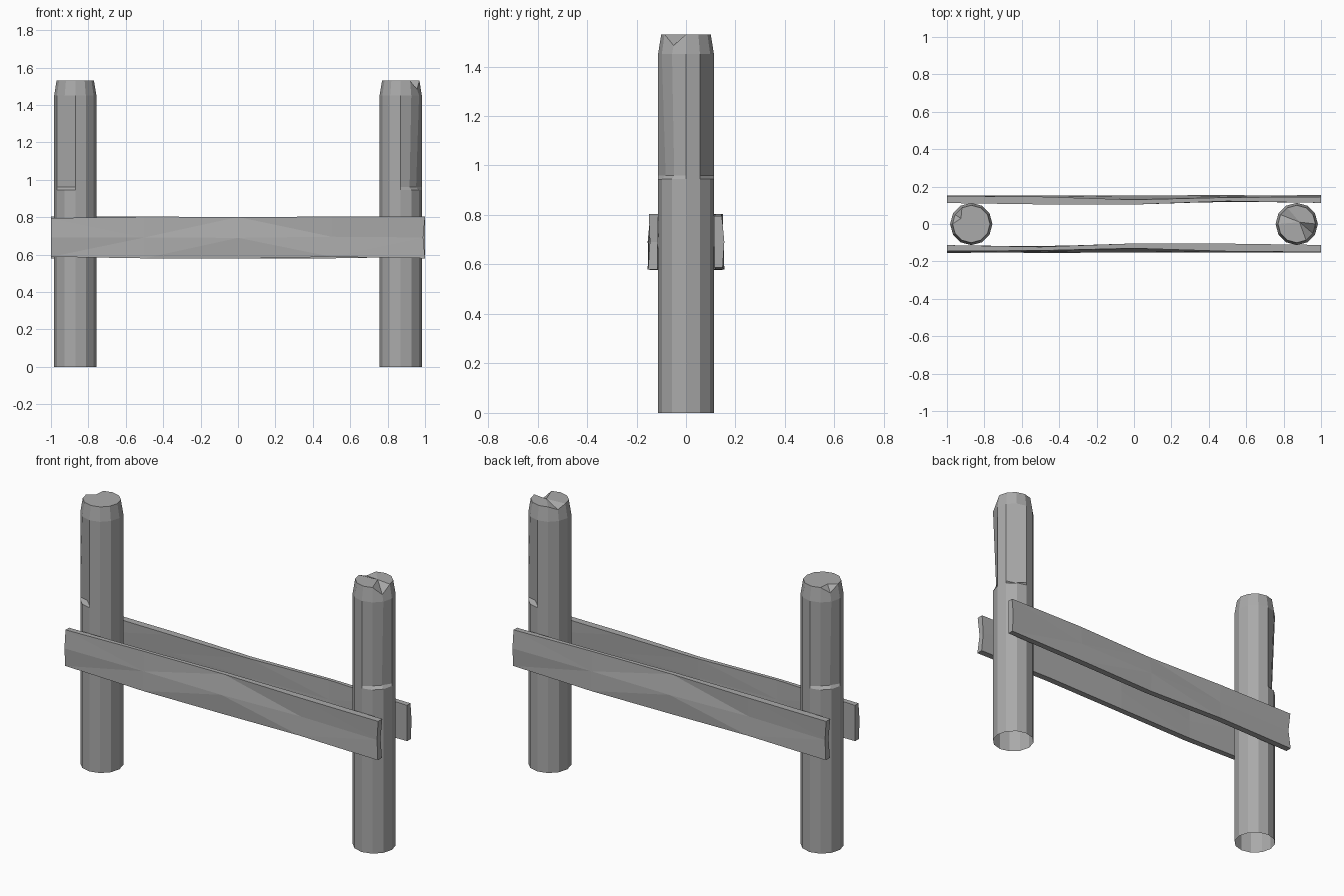
import bpy, bmesh
from math import sin, cos, radians, pi
from mathutils import Matrix

cube = bpy.data.objects.get("Cube")
if cube:
    bpy.data.objects.remove(cube, do_unlink=True)

GREY = (0.4, 0.4, 0.4, 1)
wood = bpy.data.materials.new("weathered_grey")
wood.use_nodes = True
wood.diffuse_color = GREY
wood.node_tree.nodes["Principled BSDF"].inputs["Base Color"].default_value = GREY

SIDES = 12
HEIGHT = 1.53


def finish(bm, name):
    """Turn a bmesh into a flat-shaded object."""
    bmesh.ops.recalc_face_normals(bm, faces=bm.faces)
    mesh = bpy.data.meshes.new(name)
    bm.to_mesh(mesh)
    bm.free()
    mesh.materials.append(wood)
    obj = bpy.data.objects.new(name, mesh)
    bpy.context.collection.objects.link(obj)
    return obj


def bridge(bm, a, b):
    n = len(a)
    for i in range(n):
        j = (i + 1) % n
        bm.faces.new((a[i], a[j], b[j], b[i]))


def post(name, x, turn, chips, apex):
    """Round log, open below, with two axe cuts and a chipped, bevelled top.
    chips maps a side angle to the drop of the rim there."""
    bm = bmesh.new()
    cuts = {-30: 0.018, -60: 0.018, 60: 0.03}
    levels = ((0, 0.113), (0.945, 0.113), (0.96, 0.113), (1.45, 0.113), (HEIGHT, 0.1))
    rings = []
    for k, (z, r) in enumerate(levels):
        ring = []
        for i in range(SIDES):
            deg = i * 360 // SIDES
            signed = (deg - turn + 180) % 360 - 180
            depth = cuts.get(signed, 0) if k == 2 else 0
            drop = chips.get(deg, 0) if k == 4 else 0
            a = radians(deg)
            rr = r - depth
            ring.append(bm.verts.new((x + rr * cos(a), rr * sin(a), z - drop)))
        rings.append(ring)
    for lower, upper in zip(rings, rings[1:]):
        bridge(bm, lower, upper)
    # Top fan meets at the inner point of the chip
    tip = bm.verts.new((x + apex[0], apex[1], HEIGHT))
    top = rings[-1]
    for i in range(SIDES):
        bm.faces.new((top[i], top[(i + 1) % SIDES], tip))
    return finish(bm, name)


def rail(name, rotation):
    """Rough plank: six-point sections along x, slightly warped."""
    bm = bmesh.new()
    # x, outer y (top, middle, bottom), inner y (top, bottom), z (top, bottom)
    sections = (
        (-1.0, (-0.145, -0.155, -0.148), (-0.113, -0.115), (0.795, 0.588)),
        (-0.5, (-0.142, -0.15, -0.155), (-0.122, -0.118), (0.803, 0.58)),
        (0.0, (-0.13, -0.152, -0.145), (-0.104, -0.11), (0.801, 0.578)),
        (0.5, (-0.146, -0.143, -0.152), (-0.105, -0.115), (0.803, 0.588)),
        (1.0, (-0.15, -0.146, -0.153), (-0.112, -0.116), (0.803, 0.58)),
    )
    loops = []
    for x, out, inn, (zt, zb) in sections:
        mid = (zt + zb) / 2
        # The end faces are hewn a little hollow
        xm = x - 0.01 if x == 1 else x
        pts = ((x, out[0], zt), (xm, out[1], mid), (x, out[2], zb),
               (x, inn[1], zb), (xm, sum(inn) / 2, mid), (x, inn[0], zt))
        loops.append([bm.verts.new(p) for p in pts])
    for a, b in zip(loops, loops[1:]):
        bridge(bm, a, b)
    for end in (loops[0], loops[-1]):
        o_t, o_m, o_b, i_b, i_m, i_t = end
        bm.faces.new((o_t, o_m, i_m, i_t))
        bm.faces.new((o_m, o_b, i_b, i_m))
    bmesh.ops.triangulate(bm, faces=[f for f in bm.faces if len(f.verts) == 4])
    bmesh.ops.rotate(bm, verts=bm.verts, cent=(0, 0, 0),
                     matrix=Matrix.Rotation(rotation, 3, "Z"))
    return finish(bm, name)


# Posts
post("left_post", 0.87, 0, {330: 0.045, 150: 0.02}, (0.015, 0.01))
post("right_post", -0.87, 180, {150: 0.035}, (-0.055, 0.03))

# Rails
rail("front_rail", 0)
rail("back_rail", pi)
